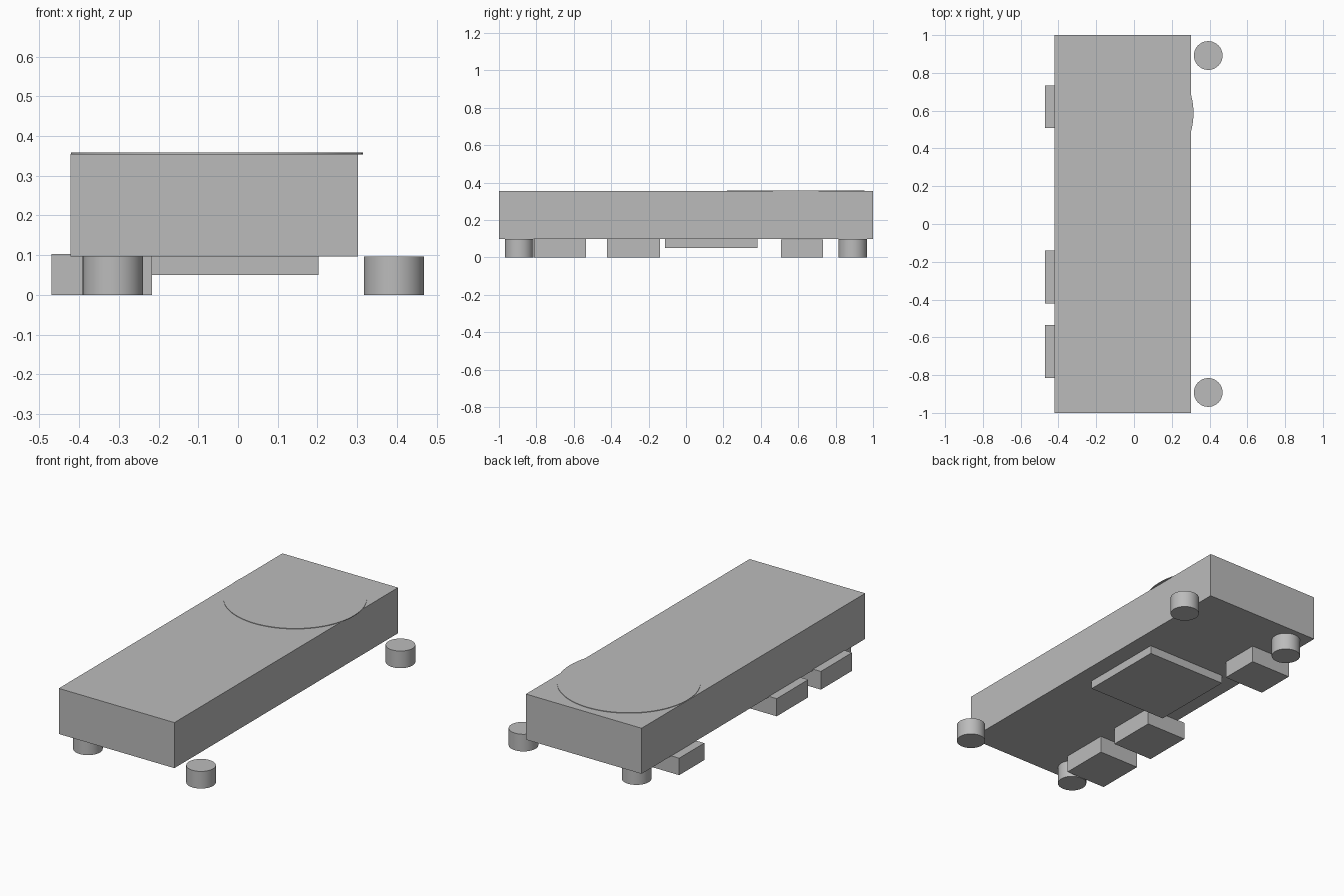
import bpy

cube = bpy.data.objects.get("Cube")
if cube:
    bpy.data.objects.remove(cube, do_unlink=True)

grey = bpy.data.materials.new("plain_grey")
grey.use_nodes = True
colour = (0.5, 0.5, 0.5, 1)
grey.diffuse_color = colour
grey.node_tree.nodes["Principled BSDF"].inputs["Base Color"].default_value = colour


def box(name, low, high):
    """Box spanning two opposite corners."""
    centre = [(a + b) / 2 for a, b in zip(low, high)]
    bpy.ops.mesh.primitive_cube_add(size=1, location=centre)
    ob = bpy.context.object
    ob.name = name
    ob.scale = [b - a for a, b in zip(low, high)]
    bpy.ops.object.transform_apply(location=False, rotation=False, scale=True)
    ob.data.materials.append(grey)


def disc(name, x, y, radius, bottom, top, sides):
    """Upright cylinder with a smooth wall and sharp rims."""
    bpy.ops.mesh.primitive_cylinder_add(
        vertices=sides, radius=radius, depth=top - bottom,
        location=(x, y, (bottom + top) / 2))
    ob = bpy.context.object
    ob.name = name
    ob.data.materials.append(grey)
    bpy.ops.object.shade_smooth_by_angle()


# Main slab and the thin round plate on its top
body_base, body_top = 0.097, 0.355
box("body", (-0.422, -1, body_base), (0.302, 1, body_top))
disc("round_top_plate", -0.053, 0.587, 0.368, body_top - 0.001, body_top + 0.003, 96)

# Round feet, the +x pair standing clear of the slab
for side, x in (("right", -0.315), ("left", 0.393)):
    for end, y in (("front", -0.892), ("back", 0.892)):
        disc(f"{end}_{side}_foot", x, y, 0.076, 0, body_base, 48)

# Blocks under the -x edge
for name, y0, y1, top in (("front", -0.814, -0.535, 0.103),
                          ("middle", -0.422, -0.14, 0.1),
                          ("back", 0.508, 0.732, 0.096)):
    box(f"{name}_block", (-0.47, y0, 0), (-0.217, y1, top))

# Flat panel under the middle
box("underside_panel", (-0.295, -0.112, 0.05), (0.203, 0.382, body_base + 0.002))
